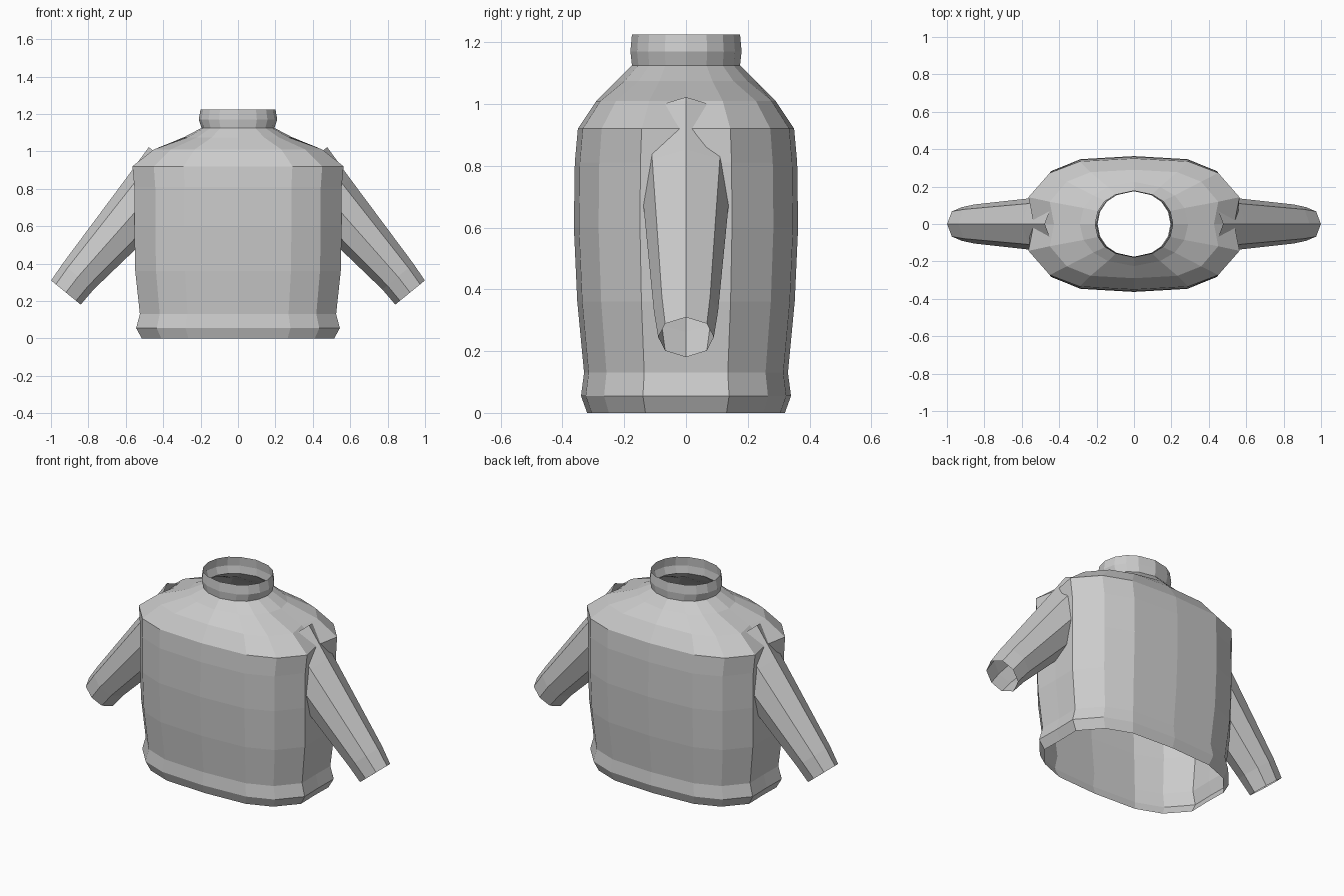
import bpy
from mathutils import Vector

if "Cube" in bpy.data.objects:
    bpy.data.objects.remove(bpy.data.objects["Cube"], do_unlink=True)

# One plain cloth colour
cloth = bpy.data.materials.new("light grey cloth")
cloth.use_nodes = True
GREY = (0.6, 0.6, 0.6, 1)
cloth.diffuse_color = GREY
cloth.node_tree.nodes["Principled BSDF"].inputs["Base Color"].default_value = GREY


def full_loop(quarter):
    """Reflect a quarter outline (from +y to +x) into a closed loop."""
    half = quarter + [(x, -y) for x, y in quarter[-2::-1]]
    return half + [(-x, y) for x, y in half[-2:0:-1]]


def loft(name, rings):
    """Skin a list of equal-sized rings into an open tube."""
    n = len(rings[0])
    faces = []
    for r in range(len(rings) - 1):
        for i in range(n):
            j = (i + 1) % n
            faces.append((r * n + i, r * n + j, (r + 1) * n + j, (r + 1) * n + i))
    mesh = bpy.data.meshes.new(name)
    mesh.from_pydata([v for ring in rings for v in ring], [], faces)
    mesh.materials.append(cloth)
    obj = bpy.data.objects.new(name, mesh)
    bpy.context.collection.objects.link(obj)
    return obj


# Outlines: boxy for the torso, rounder for the neck, eight-sided for sleeves
TORSO = full_loop([(0, 1), (.51, .955), (.79, .78), (.99, .41), (.985, 0)])
SHOULDER = full_loop([(0, 1), (.51, .955), (.79, .78), (.99, .41), (.94, 0)])
NECK = full_loop([(0, 1), (.48, .88), (.75, .68), (.93, .38), (1, 0)])
SLEEVE = full_loop([(0, 1), (.68, .75), (1, 0)])


def flat_rings(outline, sizes):
    return [[Vector((x * rx, y * ry, z)) for x, y in outline] for z, rx, ry in sizes]


# Torso, from the hem up to the collar, as (height, half width, half depth)
rings = flat_rings(TORSO, [(0, .52, .32), (.055, .55, .34), (.13, .53, .33),
                           (.36, .555, .352), (.6, .56, .363), (.81, .56, .36)])
rings += flat_rings(SHOULDER, [(.92, .57, .35), (1.01, .455, .29)])
rings += flat_rings(NECK, [(1.075, .29, .225), (1.125, .195, .175),
                           (1.17, .21, .18), (1.225, .2, .175)])
body = loft("sweater_body", [list(reversed(r)) for r in rings])

# Sleeves: rings set square to the arm, as (x, z, half height, half depth)
UP = Vector((.775, 0, .632))
ARM = [(.345, .915, .17, .15), (.48, .755, .155, .146),
       (.855, .33, .108, .104), (.92, .245, .102, .09)]
for side, sign in (("left", 1), ("right", -1)):
    sleeve = []
    for cx, cz, high, deep in ARM:
        ring = [Vector((cx, 0, cz)) + UP * (u * high) + Vector((0, v * deep, 0))
                for u, v in SLEEVE]
        ring = [Vector((p.x * sign, p.y, p.z)) for p in ring]
        sleeve.append(ring if sign > 0 else list(reversed(ring)))
    loft(side + "_sleeve", sleeve)
